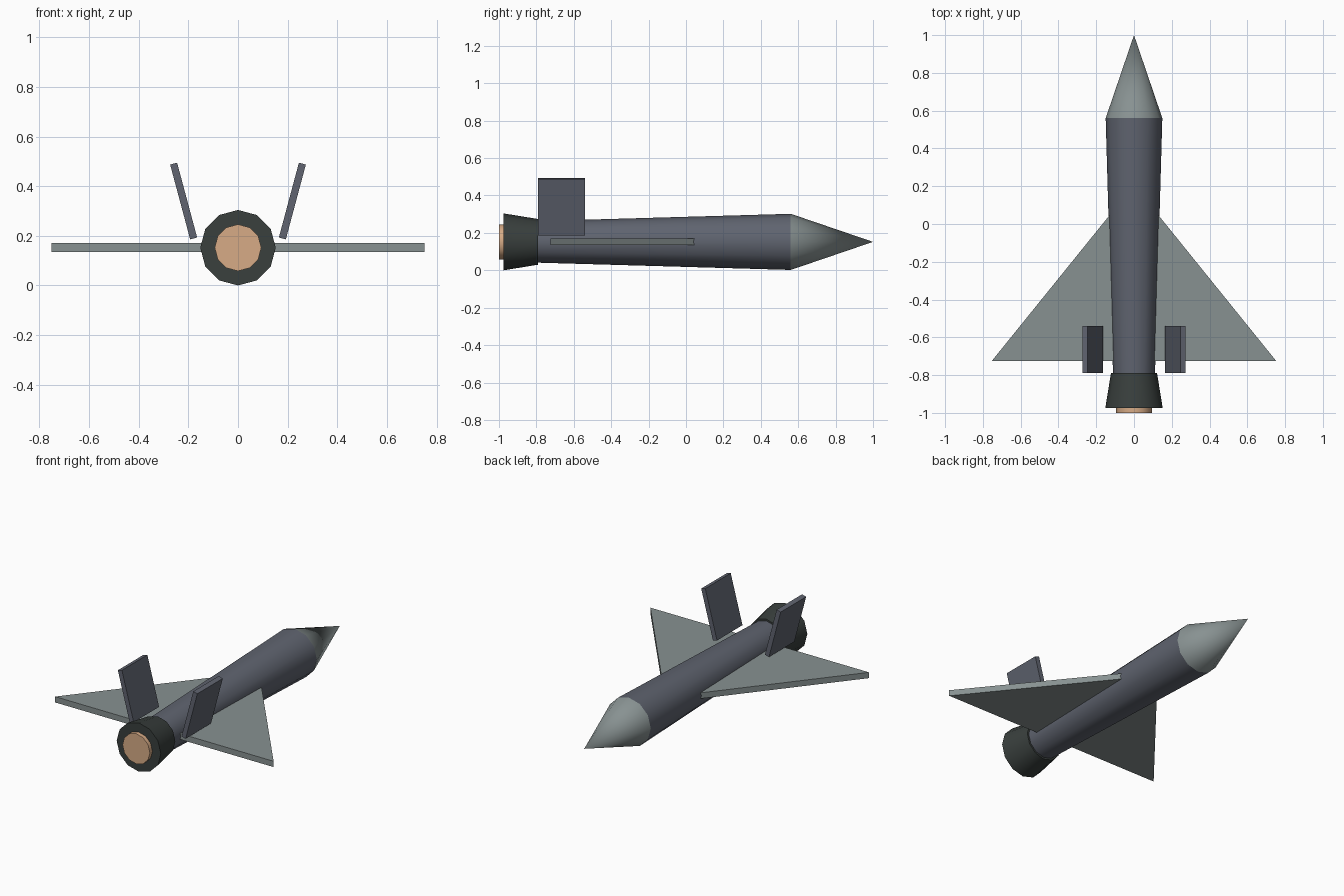
import bpy, bmesh, math
from mathutils import Matrix, Vector

if "Cube" in bpy.data.objects:
    bpy.data.objects.remove(bpy.data.objects["Cube"])

AXIS_Z = 0.152  # height of the fuselage centre line


def material(name, rgb):
    m = bpy.data.materials.new(name)
    m.diffuse_color = (*rgb, 1)
    m.use_nodes = True
    m.node_tree.nodes["Principled BSDF"].inputs["Base Color"].default_value = m.diffuse_color
    return m


SLATE = material("slate_blue_grey", (0.115, 0.127, 0.160))
PALE = material("pale_grey", (0.245, 0.285, 0.285))
DARK = material("dark_green_grey", (0.041, 0.050, 0.047))
GLOW = material("warm_tan", (0.68, 0.41, 0.24))


def finish(bm, name, mat):
    bmesh.ops.recalc_face_normals(bm, faces=bm.faces)
    me = bpy.data.meshes.new(name)
    bm.to_mesh(me)
    bm.free()
    me.materials.append(mat)
    ob = bpy.data.objects.new(name, me)
    bpy.context.collection.objects.link(ob)
    return ob


def tube(name, y0, r0, y1, r1, mat):
    """Twelve-sided smooth cone section along y."""
    bm = bmesh.new()
    place = Matrix.Translation((0, (y0 + y1) / 2, AXIS_Z)) @ Matrix.Rotation(-math.pi / 2, 4, 'X')
    bmesh.ops.create_cone(bm, cap_ends=True, segments=12, radius1=r0, radius2=r1,
                          depth=y1 - y0, matrix=place)
    if r1 == 0:
        bmesh.ops.remove_doubles(bm, verts=bm.verts, dist=1e-5)
    ob = finish(bm, name, mat)
    bpy.ops.object.select_all(action='DESELECT')
    ob.select_set(True)
    bpy.context.view_layer.objects.active = ob
    bpy.ops.object.shade_smooth_by_angle(angle=math.radians(35))


# Fuselage, nose, engine bell and exhaust disc
tube("fuselage", -0.80, 0.111, 0.56, 0.150, SLATE)
tube("nose_cone", 0.56, 0.150, 1.0, 0.0, PALE)
tube("engine_nozzle", -0.975, 0.152, -0.79, 0.122, DARK)
tube("exhaust", -1.0, 0.094, -0.97, 0.094, GLOW)

for side, label in ((1, "right"), (-1, "left")):
    # Delta wing slab, root buried in the fuselage
    bm = bmesh.new()
    outline = [(0.06, -0.724), (0.752, -0.724), (0.125, 0.052), (0.06, 0.052)]
    face = bm.faces.new([bm.verts.new((side * x, y, 0.134)) for x, y in outline])
    ext = bmesh.ops.extrude_face_region(bm, geom=[face])
    top = [v for v in ext["geom"] if isinstance(v, bmesh.types.BMVert)]
    bmesh.ops.translate(bm, verts=top, vec=(0, 0, 0.036))
    finish(bm, label + "_wing", PALE)

    # Outward-leaning tail fin
    bm = bmesh.new()
    place = (Matrix.Translation((side * 0.219, -0.665, 0.340))
             @ Matrix.Rotation(side * math.radians(15), 4, 'Y')
             @ Matrix.Diagonal((0.029, 0.25, 0.312, 1)))
    bmesh.ops.create_cube(bm, size=1, matrix=place)
    finish(bm, label + "_tail_fin", SLATE)
